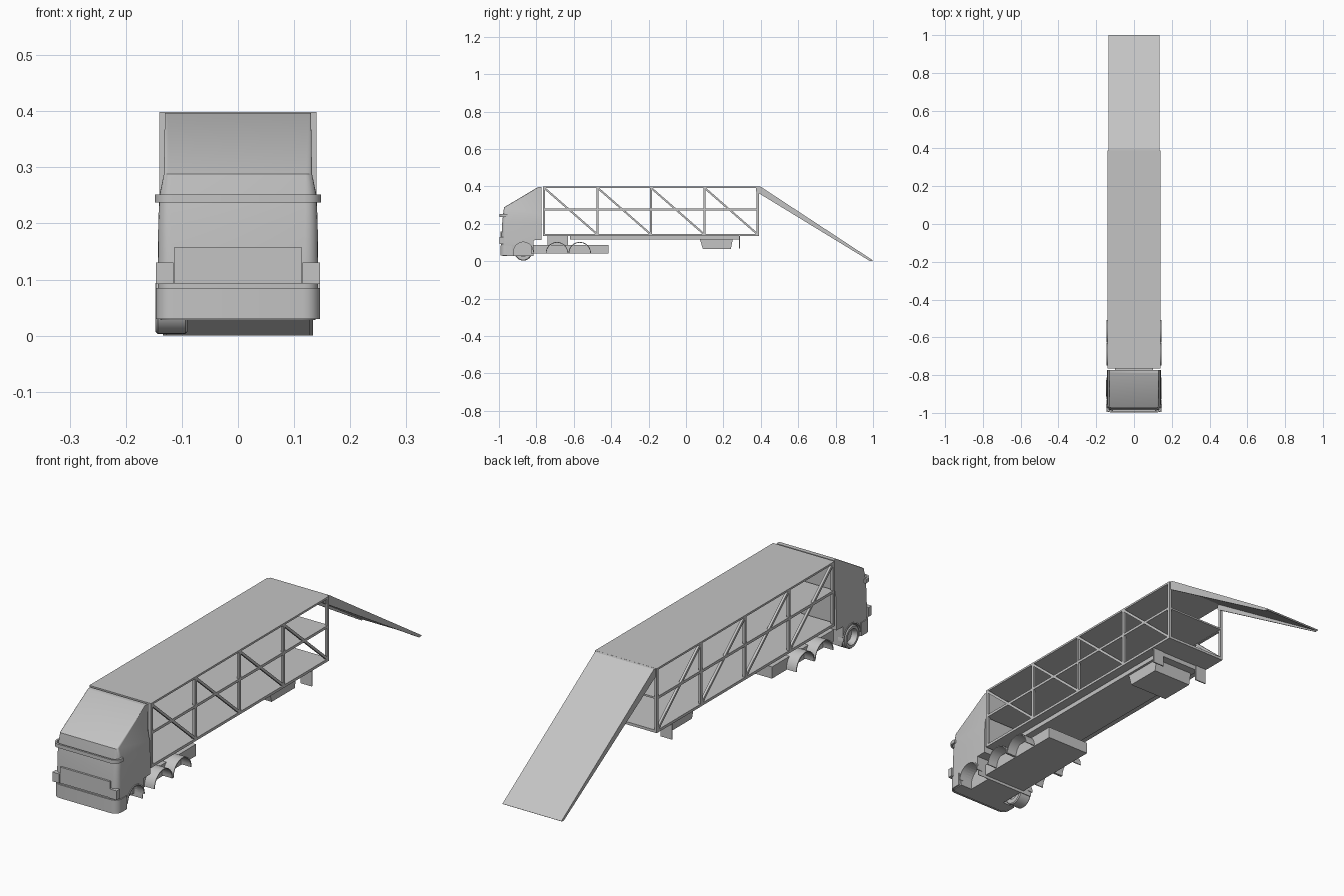
import bpy, bmesh, math
from mathutils import Vector

if "Cube" in bpy.data.objects:
    bpy.data.objects.remove(bpy.data.objects["Cube"])

grey = bpy.data.materials.new("plain_grey")
grey.use_nodes = True
grey.diffuse_color = (0.55, 0.55, 0.55, 1)
grey.node_tree.nodes["Principled BSDF"].inputs["Base Color"].default_value = (0.55, 0.55, 0.55, 1)


def finish(name, bm, smooth=False):
    bmesh.ops.recalc_face_normals(bm, faces=bm.faces)
    me = bpy.data.meshes.new(name)
    bm.to_mesh(me)
    bm.free()
    ob = bpy.data.objects.new(name, me)
    bpy.context.collection.objects.link(ob)
    me.materials.append(grey)
    if smooth:
        bpy.ops.object.select_all(action='DESELECT')
        ob.select_set(True)
        bpy.context.view_layer.objects.active = ob
        bpy.ops.object.shade_smooth_by_angle(angle=math.radians(35))
    return ob


def loft(name, rings, smooth=False, closed=False):
    """Skin a row of equal point rings; closed joins last to first."""
    bm = bmesh.new()
    vs = [[bm.verts.new(p) for p in r] for r in rings]
    n = len(rings[0])
    pairs = list(zip(vs, vs[1:])) + ([(vs[-1], vs[0])] if closed else [])
    for a, b in pairs:
        for i in range(n):
            j = (i + 1) % n
            bm.faces.new((a[i], a[j], b[j], b[i]))
    if not closed:
        bm.faces.new(vs[0])
        bm.faces.new(vs[-1])
    return finish(name, bm, smooth)


def extrude_x(name, profile, x0, x1, smooth=False):
    return loft(name, [[(x, y, z) for y, z in profile] for x in (x0, x1)], smooth)


def box(name, x0, x1, y0, y1, z0, z1):
    return extrude_x(name, [(y0, z0), (y1, z0), (y1, z1), (y0, z1)], x0, x1)


def bar(name, x0, x1, p, q, t):
    """Flat bar between two side-on points."""
    p, q = Vector(p), Vector(q)
    d = (q - p).normalized() * t / 2
    n = Vector((-d.y, d.x))
    return extrude_x(name, [p + n, q + n, q - n, p - n], x0, x1)


def arch(name, x0, x1, yc, zc, r, t):
    """Thin half-round mudguard."""
    angs = [math.pi * i / 16 for i in range(17)]
    prof = [(yc + r * math.cos(a), zc + r * math.sin(a)) for a in angs]
    prof += [(yc + (r - t) * math.cos(a), zc + (r - t) * math.sin(a)) for a in reversed(angs)]
    return extrude_x(name, prof, x0, x1, True)


def slab_ring(z, front, back, w, r):
    """Level outline with rounded front corners."""
    pts = [(w, back, z)]
    arc = [math.pi / 2 * i / 5 for i in range(6)]
    pts += [(w - r + r * math.cos(a), front + r - r * math.sin(a), z) for a in arc]
    return pts + [(-x, y, z) for x, y, z in reversed(pts)]


# Cab shell, lofted upward
cab = loft("cab", [slab_ring(*s) for s in (
    (0.028, -0.982, -0.815, 0.138, 0.025), (0.088, -0.988, -0.815, 0.143, 0.025),
    (0.112, -0.987, -0.815, 0.143, 0.025), (0.113, -0.987, -0.772, 0.143, 0.025),
    (0.20, -0.983, -0.772, 0.142, 0.022), (0.25, -0.978, -0.772, 0.140, 0.02),
    (0.288, -0.973, -0.772, 0.132, 0.012), (0.397, -0.79, -0.772, 0.130, 0.004))], True)

# Front wheel wells cut from the cab
wheel_y, wheel_z = -0.87, 0.05
for s in (-1, 1):
    prof = [(wheel_y + 0.053 * math.cos(a), wheel_z + 0.053 * math.sin(a))
            for a in [math.pi * i / 16 for i in range(17)]]
    prof += [(wheel_y - 0.053, 0), (wheel_y + 0.053, 0)]
    cutter = extrude_x("wheel_well_cutter", prof, s * 0.085, s * 0.2)
    cutter.hide_render = True
    cutter.hide_viewport = True
    mod = cab.modifiers.new("wheel_well", 'BOOLEAN')
    mod.object = cutter
    mod.solver = 'EXACT'
    arch("front_mudguard", s * 0.12, s * 0.146, wheel_y, wheel_z, 0.057, 0.005)

# Sun visor wrapping the front corners, bumper, front panel and corner deflectors
def wrap(name, z0, z1, front, back, w, r, t):
    out = [slab_ring(z, front, back, w, r) for z in (z0, z1)]
    inn = [slab_ring(z, front + t, back, w - t, r - t) for z in (z1, z0)]
    bm = bmesh.new()
    vs = [[bm.verts.new(p) for p in ring] for ring in out + inn]
    for a, b in zip(vs, vs[1:] + vs[:1]):
        for i in range(len(a) - 1):
            bm.faces.new((a[i], a[i + 1], b[i + 1], b[i]))
    for i in (0, -1):
        bm.faces.new([ring[i] for ring in vs])
    return finish(name, bm, True)


wrap("sun_visor", 0.237, 0.252, -0.998, -0.955, 0.148, 0.03, 0.008)
wrap("bumper", 0.03, 0.085, -0.993, -0.93, 0.146, 0.03, 0.006)
box("front_panel", -0.113, 0.113, -0.993, -0.98, 0.092, 0.158)
for s in (-1, 1):
    box("corner_deflector", s * 0.115, s * 0.146, -0.996, -0.975, 0.092, 0.13)

# The single front wheel: lathed tyre with a recessed hub
section = ((0.025, -0.125), (0.029, -0.14), (0.033, -0.147), (0.043, -0.147),
           (0.047, -0.143), (0.047, -0.094), (0.043, -0.09), (0.025, -0.09))
loft("front_wheel", [[(x, wheel_y + r * math.cos(a), wheel_z + r * math.sin(a)) for r, x in section]
                     for a in [math.tau * i / 32 for i in range(32)]], True, True)
extrude_x("wheel_hub", [(wheel_y + 0.026 * math.cos(a), wheel_z + 0.026 * math.sin(a))
                        for a in [math.tau * i / 24 for i in range(24)]], -0.125, -0.1)

# Tractor chassis, rear mudguards and coupling
box("tractor_chassis", -0.1, 0.1, -0.83, -0.415, 0.04, 0.088)
for s in (-1, 1):
    for y in (-0.69, -0.568):
        arch("rear_mudguard", s * 0.085, s * 0.145, y, 0.043, 0.06, 0.004)
box("coupling", -0.06, 0.06, -0.74, -0.63, 0.088, 0.135)

# Trailer decks
front, back = -0.765, 0.39
box("trailer_roof", -0.14, 0.14, front, back, 0.391, 0.399)
box("middle_deck", -0.133, 0.133, front, back, 0.273, 0.28)
box("trailer_floor", -0.14, 0.14, front, back, 0.134, 0.145)
box("underframe", -0.1, 0.1, -0.62, 0.285, 0.115, 0.134)

# Side trusses
posts = [front + 0.006 + i * (back - front - 0.012) / 4 for i in range(5)]
for s in (-1, 1):
    x0, x1 = s * 0.13, s * 0.14
    for y in posts:
        box("side_post", x0, x1, y - 0.006, y + 0.006, 0.14, 0.395)
    for a, b in zip(posts, posts[1:]):
        bar("side_brace", x0, x1, (a, 0.393), (b, 0.143), 0.01)
    box("side_rail", x0, x1, front, back, 0.271, 0.282)
    box("mud_flap", s * 0.085, s * 0.137, 0.283, 0.288, 0.068, 0.134)

# Underslung locker
extrude_x("locker", [(0.09, 0.066), (0.24, 0.066), (0.25, 0.116), (0.075, 0.116)], -0.09, 0.09)

# Loading ramp: thin plate with tapered side flanges
extrude_x("ramp", [(0.385, 0.399), (0.4, 0.398), (1.0, 0.004), (0.994, 0), (0.385, 0.391)], -0.134, 0.134)
for s in (-1, 1):
    extrude_x("ramp_flange", [(0.375, 0.392), (0.4, 0.396), (0.998, 0.004), (0.985, 0), (0.375, 0.372)],
              s * 0.127, s * 0.134)
